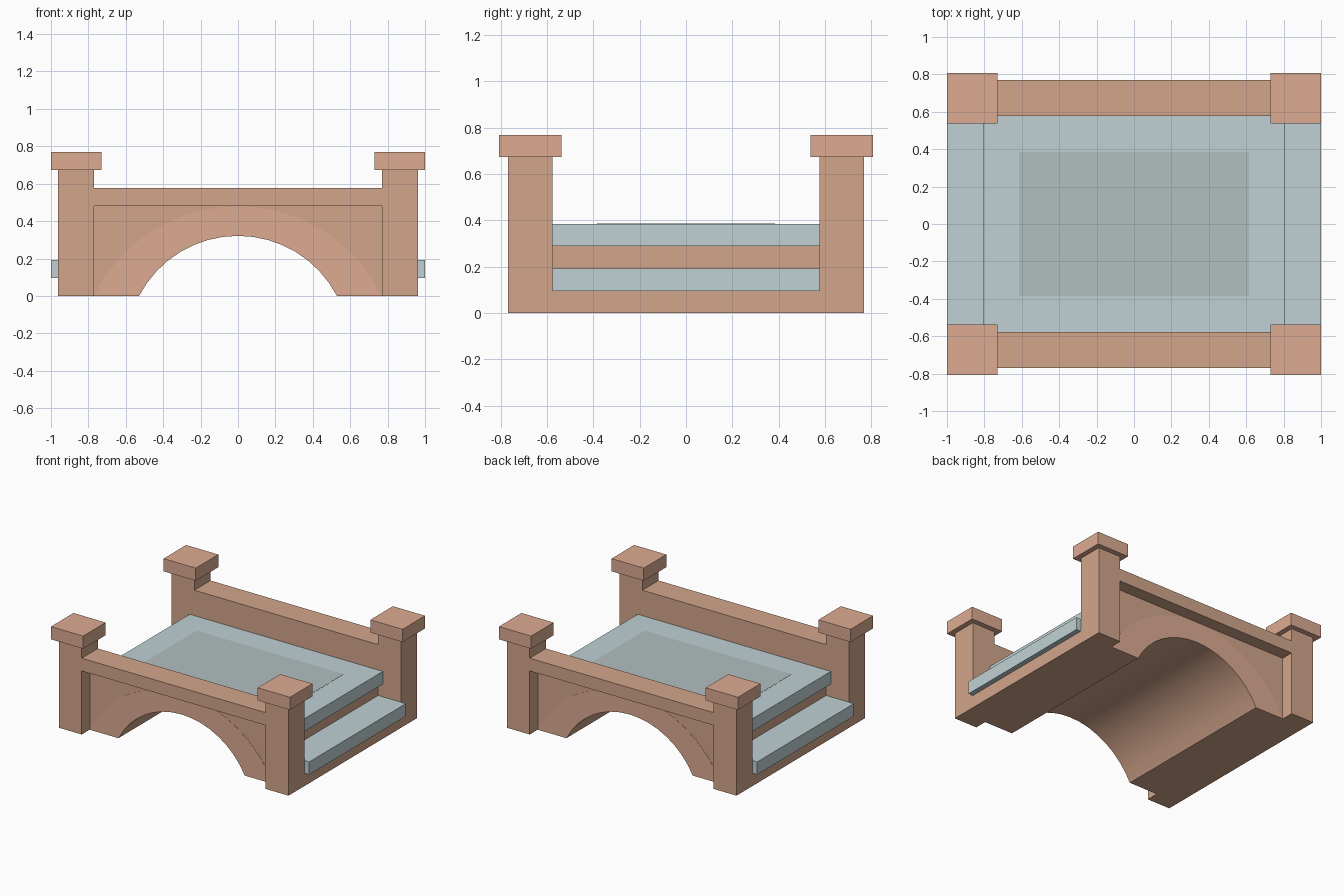
import bpy, bmesh, math

if "Cube" in bpy.data.objects:
    bpy.data.objects.remove(bpy.data.objects["Cube"])

M = 1 / 10.4  # building module: the longest side is 20.8 modules


def material(name, rgb):
    m = bpy.data.materials.new(name)
    m.diffuse_color = (*rgb, 1)
    m.use_nodes = True
    m.node_tree.nodes["Principled BSDF"].inputs["Base Color"].default_value = m.diffuse_color
    return m


STONE = material("stone", (0.65, 0.38, 0.26))
TRIM = material("trim_stone", (0.72, 0.41, 0.29))
PAVING = material("paving", (0.53, 0.64, 0.66))
INLAY = material("inlay", (0.45, 0.52, 0.52))


def extrude(name, points, axis, a, b, mat):
    """Extrude a profile (in modules) from a to b; axis 'y': points are x,z; axis 'x': points are y,z."""
    bm = bmesh.new()
    place = (lambda p: (p[0], a, p[1])) if axis == 'y' else (lambda p: (a, p[0], p[1]))
    face = bm.faces.new([bm.verts.new(place(p)) for p in points])
    new = bmesh.ops.extrude_face_region(bm, geom=[face])["geom"]
    for v in new:
        if isinstance(v, bmesh.types.BMVert):
            setattr(v.co, axis, b)
    bmesh.ops.scale(bm, vec=(M, M, M), verts=bm.verts)
    bmesh.ops.recalc_face_normals(bm, faces=bm.faces)
    mesh = bpy.data.meshes.new(name)
    bm.to_mesh(mesh)
    bm.free()
    mesh.materials.append(mat)
    ob = bpy.data.objects.new(name, mesh)
    bpy.context.collection.objects.link(ob)
    return ob


def box(name, x, y, z, mat):
    return extrude(name, [(x[0], z[0]), (x[1], z[0]), (x[1], z[1]), (x[0], z[1])], 'y', y[0], y[1], mat)


def arc(half, rise, n):
    """Circular arc from (-half, 0) over (0, rise) to (half, 0)."""
    r = (half * half + rise * rise) / (2 * rise)
    t = math.asin(half / r)
    return [(r * math.sin(t * (2 * i / n - 1)), r * math.cos(t * (2 * i / n - 1)) - r + rise)
            for i in range(n + 1)]


def smooth(ob):
    bpy.ops.object.select_all(action='DESELECT')
    ob.select_set(True)
    bpy.context.view_layer.objects.active = ob
    bpy.ops.object.shade_smooth_by_angle(angle=math.radians(30))


# vaulted stone core
opening = arc(5.5, 3.34, 16)
smooth(extrude("vault_core", [(-8, 0)] + opening + [(8, 0), (8, 3.7), (-8, 3.7)], 'y', -7, 7, STONE))

# raised deck with overhanging lips, and its inlay
extrude("deck", [(8.4, 3), (8.4, 4), (-8.4, 4), (-8.4, 3), (-8, 3), (-8, 3.7), (8, 3.7), (8, 3)],
        'y', -6, 6, PAVING)
box("deck_inlay", (-6.4, 6.4), (-4, 4), (3.95, 4.015), INLAY)

for s, side in ((-1, "front"), (1, "back")):
    # parapet with projecting rim
    rim = [(6, 3.7), (7, 3.7), (7, 5), (8, 5), (8, 6), (6, 6)]
    extrude(side + "_parapet", [(s * y, z) for y, z in rim], 'x', -8, 8, STONE)
    # arch ring on the recessed wall
    ring = opening + arc(8, 4.98, 20)[::-1]
    extrude(side + "_arch_ring", ring, 'y', s * 7, s * 7.015, TRIM)

for sx, end in ((-1, "left"), (1, "right")):
    # lower step on its stone base
    box(end + "_step_base", sorted((sx * 8, sx * 10)), (-6, 6), (0, 1), STONE)
    box(end + "_step", sorted((sx * 8, sx * 10.4)), (-6, 6), (1, 2), PAVING)
    for sy, side in ((-1, "front"), (1, "back")):
        # corner pillar and cap
        n = f"{side}_{end}_"
        box(n + "pillar", sorted((sx * 8, sx * 10)), sorted((sy * 6, sy * 8)), (0, 7), STONE)
        box(n + "cap", sorted((sx * 7.6, sx * 10.4)), sorted((sy * 5.6, sy * 8.4)), (7, 8), TRIM)
